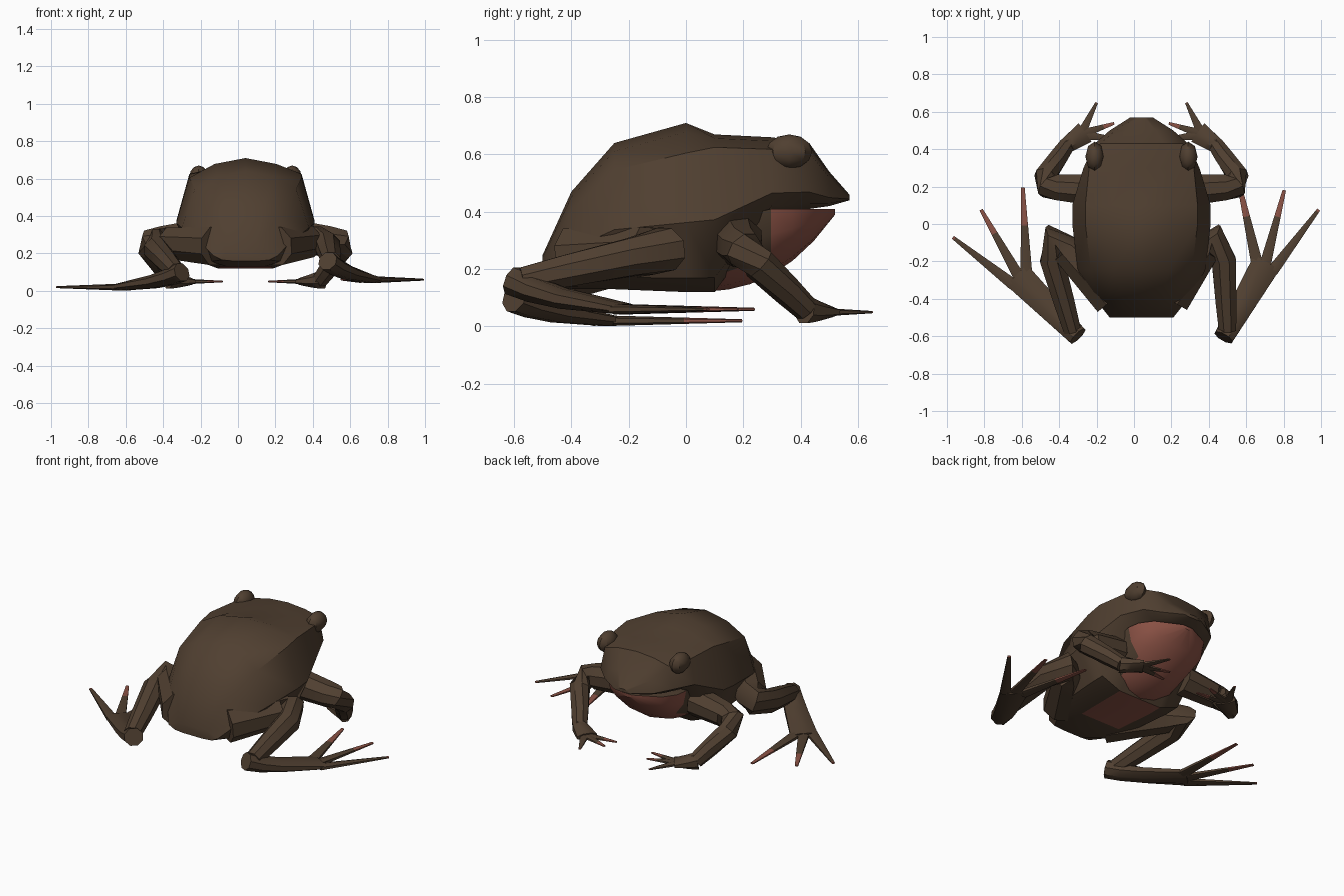
import bpy, bmesh, math
from mathutils import Vector

cube = bpy.data.objects.get("Cube")
if cube:
    bpy.data.objects.remove(cube, do_unlink=True)

MID = 0.04  # the body's own centre line


def make_material(name, colour):
    mat = bpy.data.materials.new(name)
    mat.use_nodes = True
    mat.diffuse_color = colour
    mat.node_tree.nodes["Principled BSDF"].inputs["Base Color"].default_value = colour
    return mat


BROWN = make_material("brown skin", (0.08, 0.05, 0.03, 1))
RED = make_material("red skin", (0.26, 0.085, 0.06, 1))


def mix(start, end, amount):
    return start + (end - start) * amount


def finish(name, bm, is_red=None):
    """Turn a bmesh into a shaded object, reddening faces by rule."""
    bmesh.ops.recalc_face_normals(bm, faces=bm.faces)
    for face in bm.faces:
        face.smooth = True
        if is_red and is_red(face.calc_center_median(), face.normal):
            face.material_index = 1
    mesh = bpy.data.meshes.new(name)
    bm.to_mesh(mesh)
    bm.free()
    mesh.materials.append(BROWN)
    mesh.materials.append(RED)
    mesh.set_sharp_from_angle(angle=math.radians(35))
    bpy.context.collection.objects.link(bpy.data.objects.new(name, mesh))


def loft(name, rings, is_red=None):
    """Skin closed rings of points and cap both ends."""
    bm = bmesh.new()
    loops = [[bm.verts.new(point) for point in ring] for ring in rings]
    count = len(loops[0])
    for near, far in zip(loops, loops[1:]):
        for i in range(count):
            j = (i + 1) % count
            bm.faces.new((near[i], near[j], far[j], far[i]))
    bm.faces.new(loops[0])
    bm.faces.new(loops[-1])
    finish(name, bm, is_red)


def tube(name, centres, widths, heights, sides=8, is_red=None):
    """Skin elliptical rings set square to a path of centres."""
    rings = []
    for i, centre in enumerate(centres):
        before = centres[max(i - 1, 0)]
        after = centres[min(i + 1, len(centres) - 1)]
        along = (after - before).normalized()
        across = along.cross(Vector((0, 0, 1))).normalized()
        up = across.cross(along)
        angles = [math.tau * (k + 0.5) / sides for k in range(sides)]
        rings.append([centre + across * widths[i] * math.cos(angle)
                      + up * heights[i] * math.sin(angle) for angle in angles])
    loft(name, rings, is_red)


def limb(name, outward, root, joint, end, thick, thin):
    """Leg that bends at a rounded knee or elbow."""
    below_joint = mix(joint, end, 0.25) + Vector((outward * 0.04, 0, 0))
    centres = [root, mix(root, joint, 0.4), mix(root, joint, 0.8), joint, below_joint,
               mix(below_joint, end, 0.6), end]
    steps = len(centres) - 1
    radii = [mix(thick, thin, i / steps) for i in range(steps + 1)]
    tube(name, centres, radii, radii)


def digit(name, root, tip, width, red_from):
    """Tapered toe or finger, red beyond a fraction of its length."""
    length = (tip - root).length
    amounts = (0, red_from, 1)
    widths = [width * mix(1, 0.3, amount) for amount in amounts]
    tube(name, [mix(root, tip, amount) for amount in amounts], widths,
         [width / 2 for width in widths], 6,
         lambda centre, normal: (centre - root).length > red_from * length)


def foot(name, kind, outward, heel, heading, ground, palm, reach, wide, spread):
    """Flat palm fanning into three digits; angles turn outward from the rear."""
    def place(angle, distance):
        turn = math.radians(angle)
        return Vector((heel.x + outward * distance * math.sin(turn),
                       heel.y + distance * math.cos(turn), ground))

    centres, widths, heights = [], [], []
    for amount in (-0.1, 0.1, 0.4, 1):
        centre = place(heading, palm * amount)
        centre.z = mix(heel.z, ground, math.sqrt(max(amount, 0)))
        centres.append(centre)
        widths.append(mix(0.7, 1, amount) * wide)
        heights.append(mix(0.05, 0.02, amount))
    tube(name, centres, widths, heights)
    # The outer digit stays brown almost to its point
    for label, lean, offset, red_from in zip(("outer", "middle", "inner"), (7, 0, -7),
                                             spread, (0.97, 0.65, 0.55)):
        digit(f"{name}_{label}_{kind}", place(heading + lean, palm * 0.95),
              place(heading + offset, reach), wide * 0.42, red_from)


# Torso and head: y, top height, ridge half width, underside height
rings = []
for y, top, ridge, low in [(-0.5, 0.25, 0.1, 0.16), (-0.4, 0.47, 0.18, 0.13),
                           (-0.25, 0.64, 0.27, 0.13), (0, 0.71, 0.3, 0.12),
                           (0.1, 0.67, 0.3, 0.12), (0.3, 0.66, 0.28, 0.4),
                           (0.43, 0.64, 0.22, 0.41), (0.5, 0.54, 0.14, 0.42),
                           (0.57, 0.46, 0.03, 0.44)]:
    is_head = y > 0.2
    ridge_z = top - ridge * (0.35 if y < 0.05 else 0.15)
    flank = ridge + (0.03 if is_head else 0.07)
    half = [(ridge * 0.55, mix(top, ridge_z, 0.3)), (ridge, ridge_z),
            (flank, mix(low, ridge_z, 0.3 if is_head else 0.5)),
            (flank * 0.75, mix(low, ridge_z, 0.1)), (flank * 0.4, low)]
    outline = [(0, top)] + half + [(0, low)] + [(-x, z) for x, z in reversed(half)]
    rings.append([Vector((MID + x, y, z)) for x, z in outline])
loft("torso_and_head", rings, lambda centre, normal: normal.z < -0.6
     and -0.25 < centre.y < 0.3 and abs(centre.x - MID) < 0.15)

# Throat and lower jaw: half-round hull rising to the chin
rings = []
STATIONS = 7
for i in range(STATIONS + 1):
    t = i / STATIONS
    half_width = 0.25 * (1 - ((t - 0.45) / 0.57) ** 4)
    lip = min(0.41, 0.25 + t / 3)
    low = 0.12 + 0.27 * t ** 2.7
    arc = [math.pi * k / 8 for k in range(9)]
    rings.append([Vector((MID + half_width * math.cos(angle), 0.52 * t,
                          mix(lip, low, math.sin(angle)))) for angle in arc])
loft("throat", rings, lambda centre, normal: normal.z < 0.5
     and (centre.y > 0.33 or abs(centre.x - MID) < 0.17))

for side, outward in (("left", 1), ("right", -1)):
    # Brow bump over the eye
    bm = bmesh.new()
    bmesh.ops.create_uvsphere(bm, u_segments=8, v_segments=6, radius=1)
    bmesh.ops.scale(bm, verts=bm.verts, vec=(0.05, 0.08, 0.06))
    bmesh.ops.translate(bm, verts=bm.verts, vec=(MID + outward * 0.25, 0.36, 0.61))
    finish(side + "_brow", bm)

    # Front leg and hand, alike on both sides
    shoulder, elbow, wrist = [Vector((MID + outward * x, y, z)) for x, y, z in
                              ((0.24, 0.18, 0.3), (0.5, 0.2, 0.27), (0.4, 0.42, 0.06))]
    limb(side + "_front_leg", outward, shoulder, elbow, wrist, 0.09, 0.045)
    foot(side + "_hand", "finger", outward, wrist, -55, 0.05, 0.12, 0.28, 0.065,
         (20, -10, -28))

# Hind legs, each in its own pose
for side, outward, knee, heel, heading, ground in (
        ("left", 1, (0.42, -0.07, 0.27), (0.5, -0.57, 0.16), 30, 0.06),
        ("right", -1, (-0.42, -0.07, 0.26), (-0.33, -0.57, 0.1), 45, 0.02)):
    hip = Vector((MID + outward * 0.16, -0.4, 0.24))
    knee, heel = Vector(knee), Vector(heel)
    limb(side + "_hind_leg", outward, hip, knee, heel, 0.11, 0.05)
    foot(side + "_hind_foot", "toe", outward, heel, heading, ground, 0.42, 0.81, 0.085,
         (7, -8, -26))
